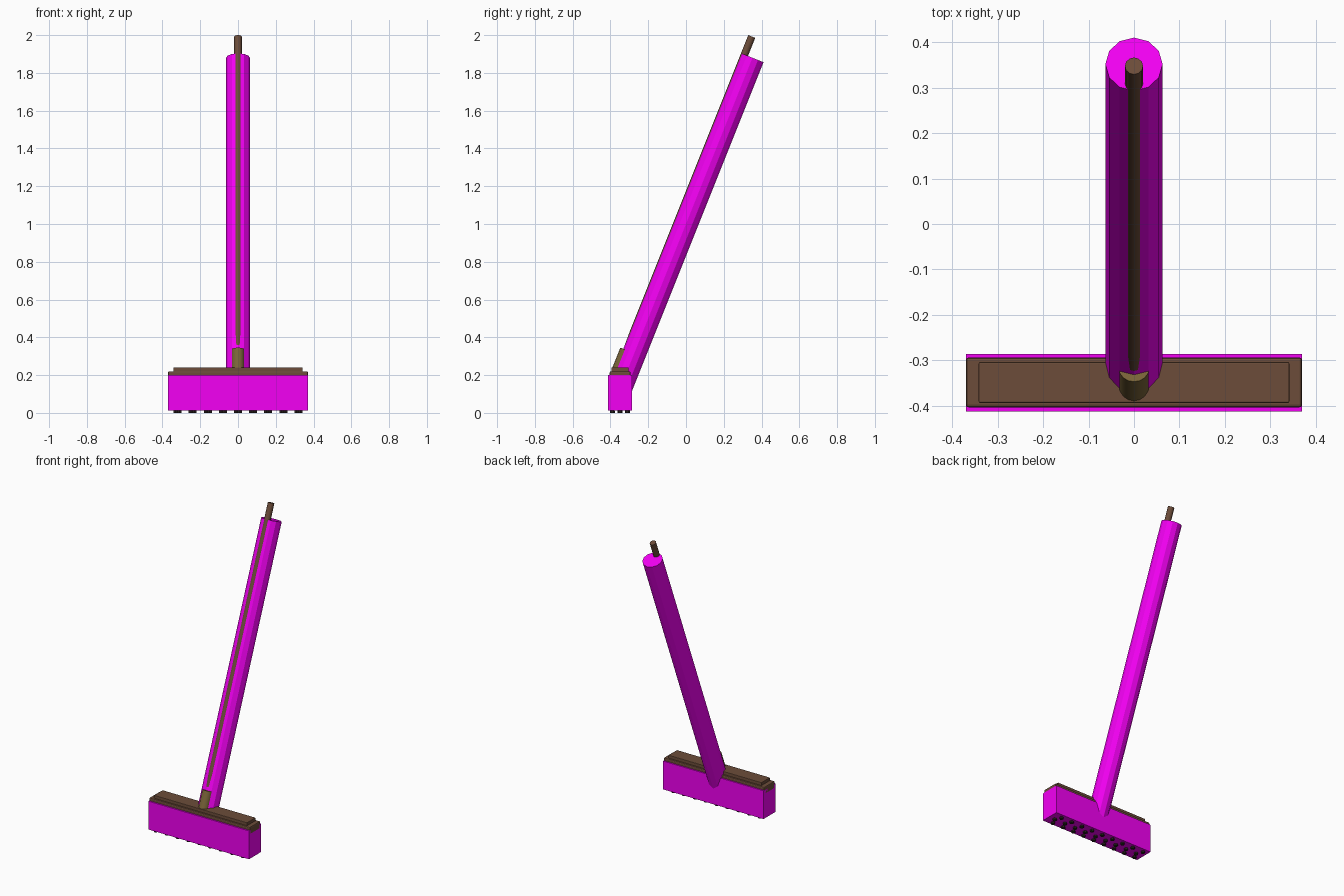
import bpy, bmesh, math
from mathutils import Matrix, Vector

if "Cube" in bpy.data.objects:
    bpy.data.objects.remove(bpy.data.objects["Cube"])


def material(name, color):
    m = bpy.data.materials.new(name)
    m.diffuse_color = (*color, 1)
    m.use_nodes = True
    m.node_tree.nodes["Principled BSDF"].inputs["Base Color"].default_value = m.diffuse_color
    return m


MAGENTA = material("magenta", (0.9, 0.0, 0.9))
WOOD = material("wood", (0.15, 0.073, 0.042))
BRASS = material("brass", (0.19, 0.125, 0.04))
BRISTLE = material("bristle", (0.02, 0.015, 0.012))

TILT = math.atan2(0.40, 1.0)
AXIS = Vector((0, math.sin(TILT), math.cos(TILT)))


def finish(bm, name, mat, smooth=False):
    me = bpy.data.meshes.new(name)
    bm.to_mesh(me)
    bm.free()
    me.materials.append(mat)
    ob = bpy.data.objects.new(name, me)
    bpy.context.collection.objects.link(ob)
    if smooth:
        bpy.ops.object.select_all(action='DESELECT')
        ob.select_set(True)
        bpy.context.view_layer.objects.active = ob
        bpy.ops.object.shade_smooth_by_angle(angle=math.radians(40))
    return ob


def box(name, lo, hi, mat, bevel=0):
    lo, hi = Vector(lo), Vector(hi)
    bm = bmesh.new()
    bmesh.ops.create_cube(bm, size=1, matrix=Matrix.Translation((lo + hi) / 2)
                          @ Matrix.Diagonal((*(hi - lo), 1)))
    if bevel:
        bmesh.ops.bevel(bm, geom=bm.edges[:], offset=bevel, segments=2,
                        profile=0.5, affect='EDGES')
    return finish(bm, name, mat)


def rod(bm, start, end, r1, r2, sides):
    start, end = Vector(start), Vector(end)
    d = end - start
    tilt = math.atan2(d.y, d.z)
    bmesh.ops.create_cone(bm, cap_ends=True, segments=sides, radius1=r1, radius2=r2,
                          depth=d.length, matrix=Matrix.Translation((start + end) / 2)
                          @ Matrix.Rotation(-tilt, 4, 'X'))


# Magenta block around the bristles and thick sleeve around the handle
box("bristle_block", (-0.37, -0.413, 0.012), (0.37, -0.286, 0.2), MAGENTA)
sleeve_top = Vector((0, 0.352, 1.88))
bm = bmesh.new()
rod(bm, sleeve_top - AXIS * (1.74 / AXIS.z), sleeve_top, 0.063, 0.063, 12)
finish(bm, "handle_sleeve", MAGENTA)

# Stepped wooden head
box("head_lower", (-0.37, -0.404, 0.17), (0.37, -0.294, 0.22), WOOD, 0.006)
box("head_upper", (-0.342, -0.394, 0.21), (0.342, -0.304, 0.24), WOOD, 0.003)

# Slim wooden handle, tapering into the socket
handle_top = Vector((0, 0.348, 1.9926))


def on_handle(z):
    return handle_top - AXIS * ((handle_top.z - z) / AXIS.z)


bm = bmesh.new()
rod(bm, on_handle(0.43), handle_top, 0.02, 0.02, 12)
rod(bm, on_handle(0.28), on_handle(0.43), 0.015, 0.02, 12)
finish(bm, "handle", WOOD, True)

# Socket that joins handle and head
bm = bmesh.new()
rod(bm, on_handle(0.22), on_handle(0.333), 0.034, 0.034, 16)
finish(bm, "socket", BRASS, True)

# Staggered bristle tufts poking out below the block
bm = bmesh.new()
for row, y in enumerate((-0.39, -0.35, -0.31)):
    for i in range(9):
        x = -0.33 + i * 0.08 + (0.02 if row == 1 else 0)
        rod(bm, (x, y, 0.0), (x, y, 0.19), 0.013, 0.009, 6)
finish(bm, "bristles", BRISTLE)
